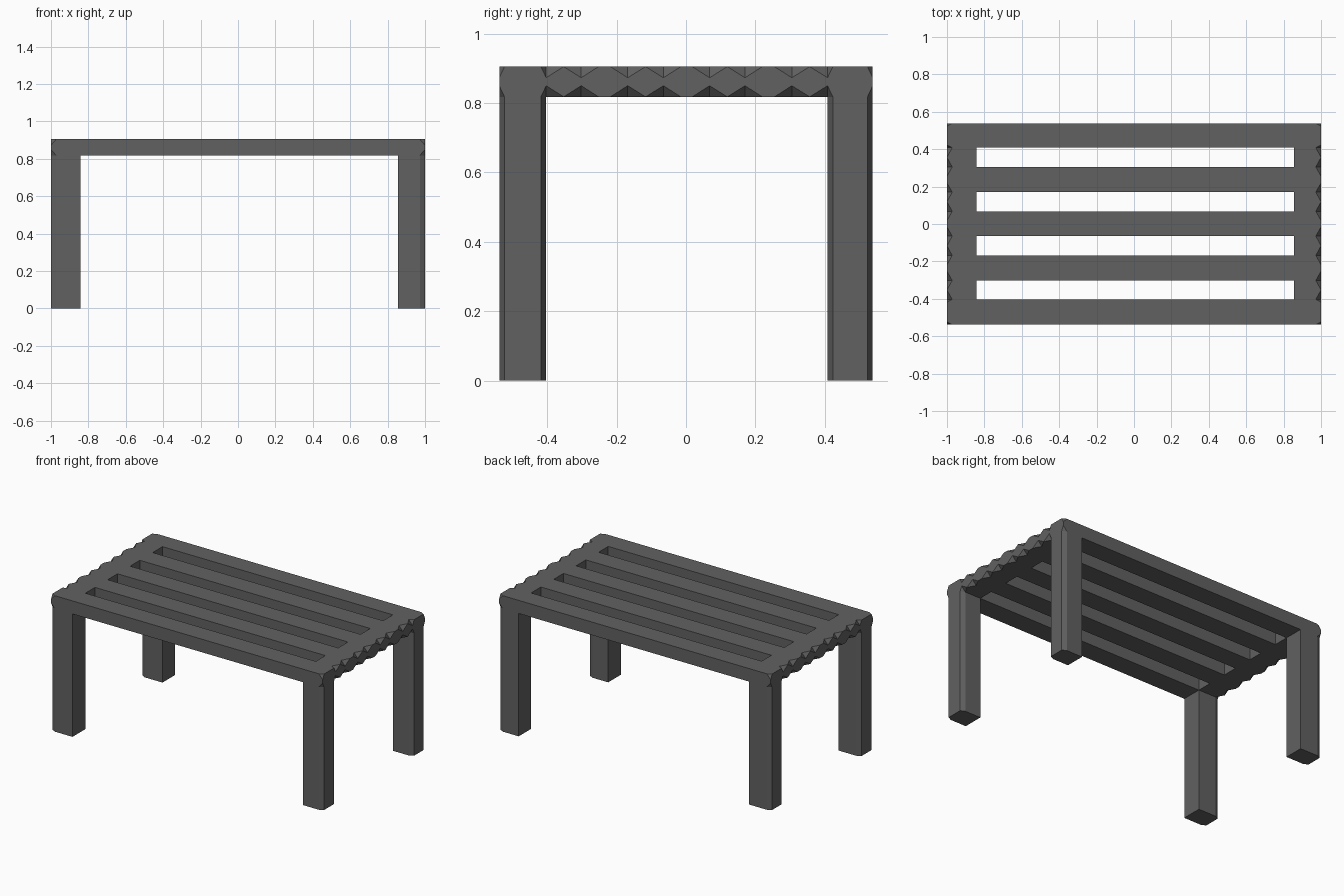
import bpy, bmesh

if "Cube" in bpy.data.objects:
    bpy.data.objects.remove(bpy.data.objects["Cube"])

ZB, ZT, ZL = 0.818, 0.905, 0.0
HALF_Y = 0.538
CUT, DROP = 0.028, 0.032          # depth and height of the end notches
SLATS = [(-0.538, -0.403), (-0.302, -0.168), (-0.065, 0.068),
         (0.170, 0.305), (0.408, 0.538)]
INNER = {1: 0.855, -1: -0.842}    # inner face of each end rail

grey = bpy.data.materials.new("dark grey")
grey.diffuse_color = (0.12, 0.12, 0.12, 1)
grey.use_nodes = True
grey.node_tree.nodes["Principled BSDF"].inputs["Base Color"].default_value = grey.diffuse_color


def loft(name, rings):
    """Skin a run of matching closed sections and cap both ends."""
    bm = bmesh.new()
    vs = [[bm.verts.new(p) for p in ring] for ring in rings]
    n = len(vs[0])
    for a, b in zip(vs, vs[1:]):
        for i in range(n):
            j = (i + 1) % n
            # merge coincident section points into clean triangles below
            bm.faces.new((a[i], a[j], b[j], b[i]))
    bm.faces.new(vs[0])
    bm.faces.new(list(reversed(vs[-1])))
    bmesh.ops.remove_doubles(bm, verts=bm.verts[:], dist=1e-5)
    bmesh.ops.triangulate(bm, faces=bm.faces[:])
    bmesh.ops.recalc_face_normals(bm, faces=bm.faces[:])
    me = bpy.data.meshes.new(name)
    bm.to_mesh(me)
    bm.free()
    me.materials.append(grey)
    ob = bpy.data.objects.new(name, me)
    bpy.context.collection.objects.link(ob)
    return ob


def rail_section(side, y, notched):
    c, d = (CUT, DROP) if notched else (0, 0)
    inner = INNER[side]
    pts = [(inner, ZB), (side * (1 - c), ZB), (side, ZB + d),
           (side, ZT - d), (side * (1 - c), ZT), (inner, ZT)]
    return [(x, y, z) for x, z in pts]


# End rails: notched at every slat edge, full square in between
for side, label in ((1, "right"), (-1, "left")):
    stations = []
    for k, (y0, y1) in enumerate(SLATS):
        m0 = 0.015 if k in (0, 4) else 0.05
        stations += [(y0, True), (y0 + m0, False), (y1 - m0, False), (y1, True)]
        if k < 4:
            stations.append(((y1 + SLATS[k + 1][0]) / 2, False))
    loft(label + "_end_rail", [rail_section(side, y, n) for y, n in stations])

# Long slats between the rails
for k, (y0, y1) in enumerate(SLATS):
    loft("slat_%d" % (k + 1),
         [[(x, y0, ZB), (x, y1, ZB), (x, y1, ZT), (x, y0, ZT)]
          for x in (INNER[-1], INNER[1])])

# Legs with chamfered outer edges
for side, label in ((1, "right"), (-1, "left")):
    for (y0, y1), row in ((SLATS[0], "front"), (SLATS[4], "back")):
        xi, xc, b = INNER[side], side * (1 - CUT), 0.015
        prof = [(xi, y0), (xc, y0), (side, y0 + b),
                (side, y1 - b), (xc, y1), (xi, y1)]
        loft("%s_%s_leg" % (row, label),
             [[(x, y, z) for x, y in prof] for z in (ZL, ZB)])
